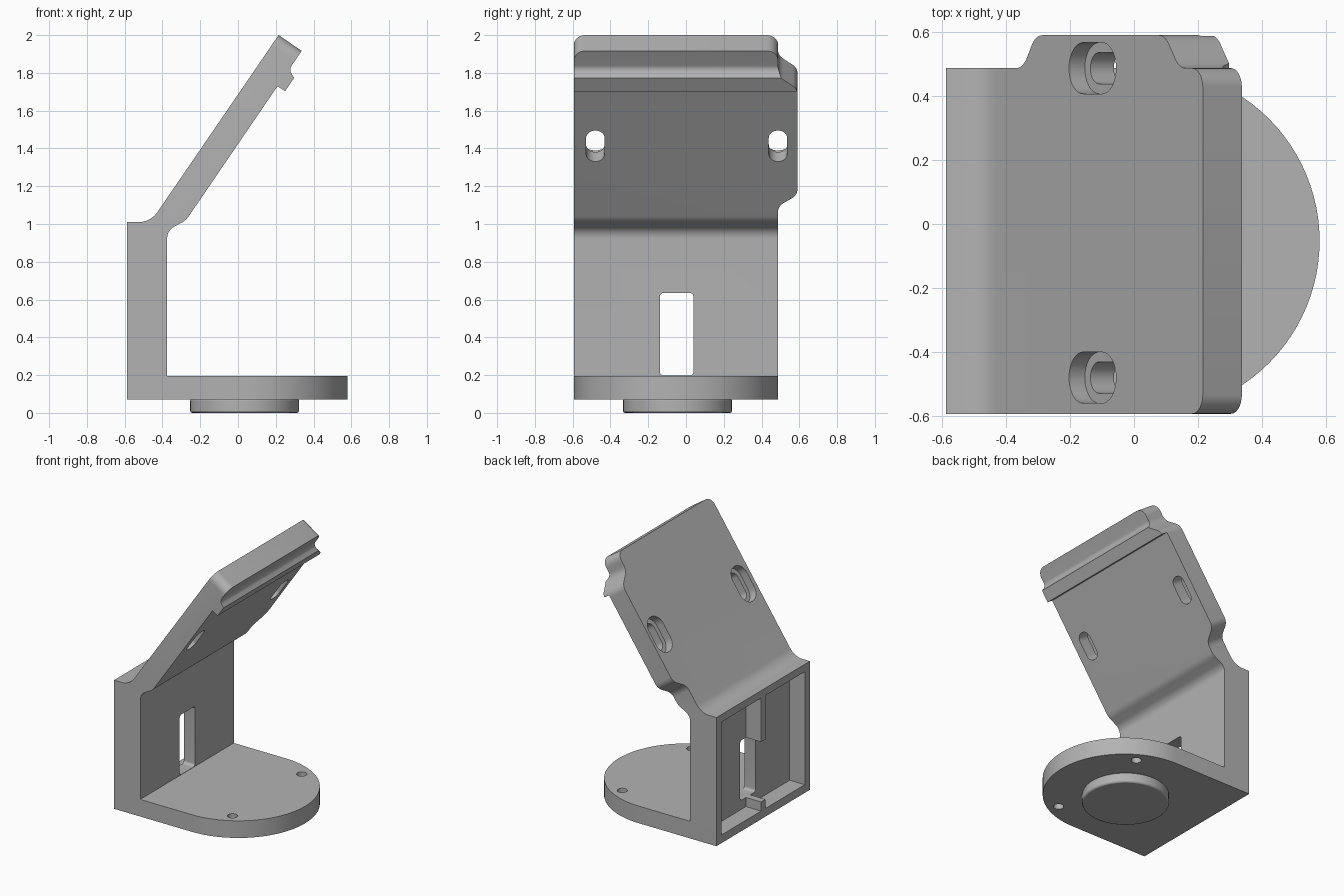
import bpy, bmesh, math
from mathutils import Vector

if "Cube" in bpy.data.objects:
    bpy.data.objects.remove(bpy.data.objects["Cube"])

X, Y, Z = Vector((1, 0, 0)), Vector((0, 1, 0)), Vector((0, 0, 1))
MID = -0.053                      # middle of the body across y
HALF = 0.54                       # half width of the body
ANGLE = math.atan2(0.825, 0.565)  # lean of the panel
DOWN = Vector((-math.cos(ANGLE), 0, -math.sin(ANGLE)))  # down the panel
INTO = Vector((math.sin(ANGLE), 0, -math.cos(ANGLE)))   # through the panel
TIP = Vector((0.215, 0, 2.0))     # upper outer edge of the panel

grey = bpy.data.materials.new("plain grey")
grey.use_nodes = True
colour = (0.45, 0.45, 0.45, 1)
grey.diffuse_color = colour
grey.node_tree.nodes["Principled BSDF"].inputs["Base Color"].default_value = colour


def rounded(corners, steps=8):
    """Polygon from (a, b, radius) corners, with tangent arcs."""
    out = []
    for i, (a, b, r) in enumerate(corners):
        p = Vector((a, b))
        if r == 0:
            out.append(p)
            continue
        d0 = (Vector(corners[i - 1][:2]) - p).normalized()
        d1 = (Vector(corners[(i + 1) % len(corners)][:2]) - p).normalized()
        half = d0.angle(d1) / 2
        centre = p + (d0 + d1).normalized() * (r / math.sin(half))
        start = p + d0 * (r / math.tan(half)) - centre
        end = p + d1 * (r / math.tan(half)) - centre
        sweep = start.angle_signed(end)
        for k in range(steps + 1):
            t = -sweep * k / steps
            c, s = math.cos(t), math.sin(t)
            out.append(centre + Vector((start.x * c - start.y * s, start.x * s + start.y * c)))
    return out


def prism(name, pts, u, v, w, low, high, origin=Vector((0, 0, 0))):
    """Solid from a flat outline in u, v, pushed along w."""
    bm = bmesh.new()
    verts = [bm.verts.new(origin + u * p[0] + v * p[1] + w * low) for p in pts]
    face = bm.faces.new(verts)
    top = bmesh.ops.extrude_face_region(bm, geom=[face])["geom"]
    bmesh.ops.translate(bm, vec=w * (high - low),
                        verts=[g for g in top if isinstance(g, bmesh.types.BMVert)])
    bmesh.ops.recalc_face_normals(bm, faces=bm.faces)
    mesh = bpy.data.meshes.new(name)
    bm.to_mesh(mesh)
    bm.free()
    mesh.materials.append(grey)
    obj = bpy.data.objects.new(name, mesh)
    bpy.context.collection.objects.link(obj)
    return obj


def circle(x, y, r, n=48):
    return [(x + r * math.cos(math.tau * i / n), y + r * math.sin(math.tau * i / n)) for i in range(n)]


def rect(a0, b0, a1, b1, r=0):
    return rounded([(a0, b0, r), (a1, b0, r), (a1, b1, r), (a0, b1, r)])


def combine(target, tool, operation):
    tool.hide_render = True
    mod = target.modifiers.new("cut", "BOOLEAN")
    mod.operation, mod.solver, mod.object = operation, "EXACT", tool
    with bpy.context.temp_override(object=target, active_object=target):
        bpy.ops.object.modifier_apply(modifier=mod.name)
    bpy.data.objects.remove(tool)


def on_panel(s, t, r=0):
    p = TIP + DOWN * s + INTO * t
    return (p.x, p.z, r)


# Upright wall and leaning panel with its ridge, as one side profile
side = [(-0.375, 0.1, 0), (-0.587, 0.1, 0), (-0.587, 1.01, 0), (-0.463, 1.01, 0.12),
        on_panel(-0.05, 0), on_panel(-0.05, 0.148), on_panel(0.12, 0.148, 0.04),
        on_panel(0.14, 0.196), on_panel(0.226, 0.196), on_panel(0.226, 0.148),
        (-0.275, 1.02, 0.1), (-0.375, 0.965, 0.07)]
body = prism("angled_bracket", rounded(side), X, Z, Y, -0.8, 0.8)

# Outline across the panel: rounded top corners and a side tab
near, far, tab = MID - HALF, MID + HALF, 0.59
outline = [(near, 0, 0.06), (far, 0, 0.06), (far, 0.13, 0.07), (tab, 0.21, 0.07),
           (tab, 0.925, 0.07), (far, 0.995, 0.07), (far, 2.5, 0), (near, 2.5, 0)]
combine(body, prism("outline", rounded(outline), Y, DOWN, INTO, -1, 2, TIP), "INTERSECT")

# Base plate with a half-round end
plate = [(-0.587, near), (0.04, near)]
for i in range(1, 48):
    a = math.pi * (i / 48 - 0.5)
    plate.append((0.04 + HALF * math.cos(a), MID + HALF * math.sin(a)))
plate += [(0.04, far), (-0.587, far)]
combine(body, prism("base", plate, X, Y, Z, 0.07, 0.195), "UNION")

# Back pockets, leaving a thin rib between them
for y0, y1 in ((near + 0.06, MID - 0.025), (MID + 0.025, far - 0.06)):
    combine(body, prism("pocket", rect(y0, 0.13, y1, 0.955), Y, Z, X, -0.8, -0.465), "DIFFERENCE")

# Window through the wall
window = rect(MID - 0.085, 0.197, MID + 0.092, 0.635, 0.02)
combine(body, prism("window", window, Y, Z, X, -0.8, -0.2), "DIFFERENCE")

# Recessed slots in the panel
for y in (-0.48, 0.487):
    for half_w, half_l, low, high in ((0.08, 0.13, -0.1, 0.06), (0.049, 0.099, -0.1, 0.3)):
        slot = rect(y - half_w, 0.61 - half_l, y + half_w, 0.61 + half_l, half_w - 0.001)
        combine(body, prism("slot", slot, Y, DOWN, INTO, low, high, TIP), "DIFFERENCE")

# Screw holes in the base
for sign in (-1, 1):
    hole = circle(0.272, MID + sign * 0.4, 0.034, 24)
    combine(body, prism("hole", hole, X, Y, Z, 0, 0.3), "DIFFERENCE")

# Round foot below the base
foot = prism("round_foot", circle(0.035, MID + 0.008, 0.288, 64), X, Y, Z, 0, 0.075)
bevel = foot.modifiers.new("soft_edge", "BEVEL")
bevel.width, bevel.segments = 0.01, 2

for obj in (body, foot):
    bpy.ops.object.select_all(action="DESELECT")
    obj.select_set(True)
    bpy.context.view_layer.objects.active = obj
    bpy.ops.object.shade_smooth_by_angle(angle=math.radians(30))
